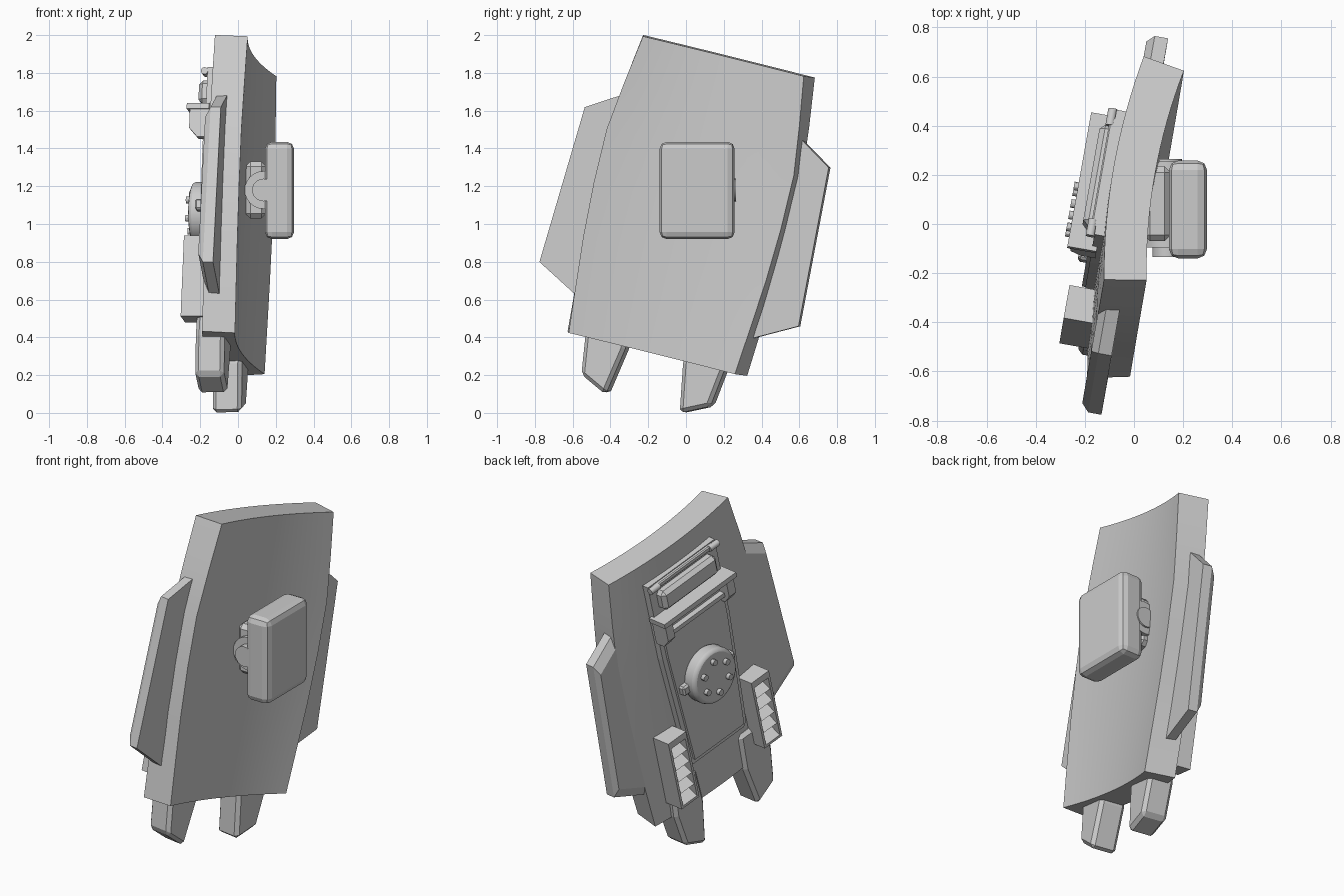
import bpy, bmesh, math
from mathutils import Matrix, Vector

old = bpy.data.objects.get("Cube")
if old:
    bpy.data.objects.remove(old, do_unlink=True)

grey = bpy.data.materials.new("plain_grey")
grey.use_nodes = True
grey.diffuse_color = (0.6, 0.6, 0.6, 1)
grey.node_tree.nodes["Principled BSDF"].inputs["Base Color"].default_value = (0.6, 0.6, 0.6, 1)

# Tilted shield frame: local x = towards the arm, y = across, z = along the shield
up = Vector((0.04, 0.234, 0.971)).normalized()
arm = Vector((0.17, 0.955, -0.24)).cross(up).normalized()
across = up.cross(arm)
FRAME = Matrix((arm, across, up)).transposed().to_4x4()
FRAME.translation = (0, 0, 1)


def finish(name, bm, bevel=0.0, segments=1, frame=FRAME, smooth=False):
    bmesh.ops.recalc_face_normals(bm, faces=bm.faces)
    mesh = bpy.data.meshes.new(name)
    bm.to_mesh(mesh)
    bm.free()
    mesh.materials.append(grey)
    ob = bpy.data.objects.new(name, mesh)
    bpy.context.collection.objects.link(ob)
    ob.matrix_world = frame
    if bevel:
        mod = ob.modifiers.new("Bevel", 'BEVEL')
        mod.width, mod.segments = bevel, segments
    if smooth:
        bpy.ops.object.select_all(action='DESELECT')
        ob.select_set(True)
        bpy.context.view_layer.objects.active = ob
        bpy.ops.object.shade_smooth_by_angle(angle=math.radians(30))
    return ob


def prism(name, outline, x0, x1, bevel=0.0, side=1, inset=0.0):
    """Extrude a (y, z) outline from x0 to x1, shrinking the far cap by inset."""
    bm = bmesh.new()
    cy = sum(p[0] for p in outline) / len(outline)
    cz = sum(p[1] for p in outline) / len(outline)
    low = [bm.verts.new((x0, side * y, z)) for y, z in outline]
    k = 1 - inset
    high = [bm.verts.new((x1, side * (cy + (y - cy) * k), cz + (z - cz) * k)) for y, z in outline]
    bm.faces.new(low)
    bm.faces.new(high)
    for i in range(len(low)):
        j = (i + 1) % len(low)
        bm.faces.new((low[i], low[j], high[j], high[i]))
    return finish(name, bm, bevel)


def box(name, lo, hi, bevel=0.0, segments=1, frame=FRAME):
    bm = bmesh.new()
    bmesh.ops.create_cube(bm, size=1)
    for v in bm.verts:
        v.co = [a + (b - a) * (c + 0.5) for a, b, c in zip(lo, hi, v.co)]
    return finish(name, bm, bevel, segments, frame)


def cylinder(name, centre, radius, depth, axis, bevel=0.0, sides=24, frame=FRAME):
    bm = bmesh.new()
    bmesh.ops.create_cone(bm, cap_ends=True, segments=sides, radius1=radius, radius2=radius, depth=depth)
    turn = Vector((0, 0, 1)).rotation_difference(Vector(axis)).to_matrix().to_4x4()
    bm.transform(Matrix.Translation(centre) @ turn)
    ob = finish(name, bm, 0, 1, frame, True)
    if bevel:
        mod = ob.modifiers.new("Bevel", 'BEVEL')
        mod.width, mod.segments, mod.limit_method = bevel, 2, 'ANGLE'
    return ob


# Curved shield plate: barrel outline, arched across its width
rows = [(-0.706, 0.497, 0.46), (-0.45, 0.513, 0.483), (-0.19, 0.526, 0.505),
        (0.1, 0.533, 0.518), (0.39, 0.533, 0.518), (0.65, 0.508, 0.485), (0.914, 0.475, 0.445)]
STEPS = 16
bm = bmesh.new()
grid = []
for z, outer, inner in rows:
    ring = []
    for x_edge, half in ((-0.079, outer), (0.092, inner)):
        line = []
        for i in range(STEPS + 1):
            t = 2 * i / STEPS - 1
            line.append(bm.verts.new((x_edge - 0.042 * (1 - t * t), half * t, z)))
        ring += line if not ring else line[::-1]
    grid.append(ring)
for a, b in zip(grid, grid[1:]):
    for i in range(len(a)):
        j = (i + 1) % len(a)
        bm.faces.new((a[i], a[j], b[j], b[i]))
for ring in (grid[0], grid[-1]):
    for i in range(STEPS):
        bm.faces.new((ring[i], ring[i + 1], ring[-2 - i], ring[-1 - i]))
finish("shield_plate", bm, smooth=True)

# Mirrored side wings, lower prongs and louvred vents
for side, word in ((1, "back"), (-1, "front")):
    prism(word + "_wing", [(0.42, 0.62), (0.5, 0.58), (0.675, 0.472), (0.717, -0.382), (0.5, -0.498), (0.42, -0.51)],
          0.005, -0.05, side=side)
    prism(word + "_wing_bevel", [(0.42, 0.62), (0.5, 0.58), (0.675, 0.472), (0.717, -0.382), (0.5, -0.498), (0.42, -0.51)],
          -0.05, -0.08, side=side, inset=0.12)
    prism(word + "_prong", [(0.17, -0.5), (0.16, -0.72), (0.205, -0.98), (0.357, -0.907), (0.385, -0.7), (0.37, -0.5)],
          0.02, -0.135, 0.02, side)

    def slab(name, x0, x1, y0, y1, z0, z1):
        box(word + name, (x0, min(side * y0, side * y1), z0), (x1, max(side * y0, side * y1), z1))
    slab("_vent_inner_wall", -0.215, -0.08, 0.26, 0.275, -0.6, -0.16)
    slab("_vent_outer_wall", -0.215, -0.08, 0.385, 0.4, -0.6, -0.16)
    slab("_vent_top", -0.215, -0.08, 0.26, 0.4, -0.2, -0.16)
    slab("_vent_base", -0.215, -0.08, 0.26, 0.4, -0.6, -0.585)
    slab("_vent_back", -0.13, -0.08, 0.26, 0.4, -0.6, -0.16)
    for i in range(5):
        z = -0.585 + i * 0.077
        bm = bmesh.new()
        for y in (0.27, 0.39):
            bm.faces.new([bm.verts.new((x, side * y, h)) for x, h in ((-0.21, z), (-0.12, z), (-0.12, z + 0.06))])
        v = list(bm.verts)
        for a in range(3):
            b = (a + 1) % 3
            bm.faces.new((v[a], v[b], v[b + 3], v[a + 3]))
        finish(word + "_vent_slat", bm)

# Stepped equipment panel on the outer face
prism("panel_base", [(-0.265, 0.79), (0.265, 0.79), (0.265, 0.3), (0.225, -0.41), (0.2, -0.44),
                     (-0.2, -0.44), (-0.225, -0.41), (-0.265, 0.3)], -0.08, -0.15)
prism("panel_cover", [(-0.235, 0.55), (0.235, 0.55), (0.235, 0.3), (0.195, -0.41),
                      (-0.195, -0.41), (-0.235, 0.3)], -0.14, -0.165)

# Crossbar shelf with end brackets and a lower rail
box("crossbar_shelf", (-0.25, -0.285, 0.56), (-0.13, 0.285, 0.59))
for side in (-1, 1):
    bm = bmesh.new()
    ends = []
    for y in (0.215, 0.27):
        ends.append([bm.verts.new((x, side * y, z)) for x, z in
                     ((-0.235, 0.565), (-0.235, 0.46), (-0.19, 0.41), (-0.13, 0.41), (-0.13, 0.565))])
        bm.faces.new(ends[-1])
    for i in range(5):
        j = (i + 1) % 5
        bm.faces.new((ends[0][i], ends[0][j], ends[1][j], ends[1][i]))
    finish("crossbar_bracket", bm)
    cylinder("rail_end", (-0.165, side * 0.235, 0.77), 0.019, 0.07, (0, 1, 0), sides=16)
box("lower_rail", (-0.2, -0.22, 0.45), (-0.14, 0.22, 0.475))

# Upper bevelled pack and its rail
box("upper_pack", (-0.205, -0.215, 0.61), (-0.12, 0.215, 0.735), 0.022)
box("upper_rail", (-0.17, -0.235, 0.755), (-0.13, 0.235, 0.785), 0.006)

# Round hub with bolts and side ears
HUB = Vector((-0.2, 0, 0.06))
cylinder("hub_disc", HUB, 0.165, 0.09, (1, 0, 0), 0.02, 32)
box("hub_ears", (-0.2, -0.205, 0.03), (-0.14, 0.205, 0.09), 0.01)
for i in range(6):
    a = i * math.pi / 3
    cylinder("hub_bolt", HUB + Vector((-0.05, 0.1 * math.sin(a), 0.1 * math.cos(a))), 0.018, 0.035, (1, 0, 0), sides=12)

# Upright arm mount on the inner face
WORLD = Matrix.Identity(4)
box("arm_pad", (0.142, -0.14, 0.92), (0.297, 0.258, 1.435), 0.038, 2, WORLD)
box("mount_block", (0.04, -0.07, 1.03), (0.15, 0.235, 1.33), 0.025, 1, WORLD)
cylinder("hinge_barrel", (0.135, 0.08, 1.18), 0.1, 0.35, (0, 1, 0), frame=WORLD)
cylinder("hinge_pin", (0.135, 0.065, 1.18), 0.06, 0.4, (0, 1, 0), frame=WORLD)
